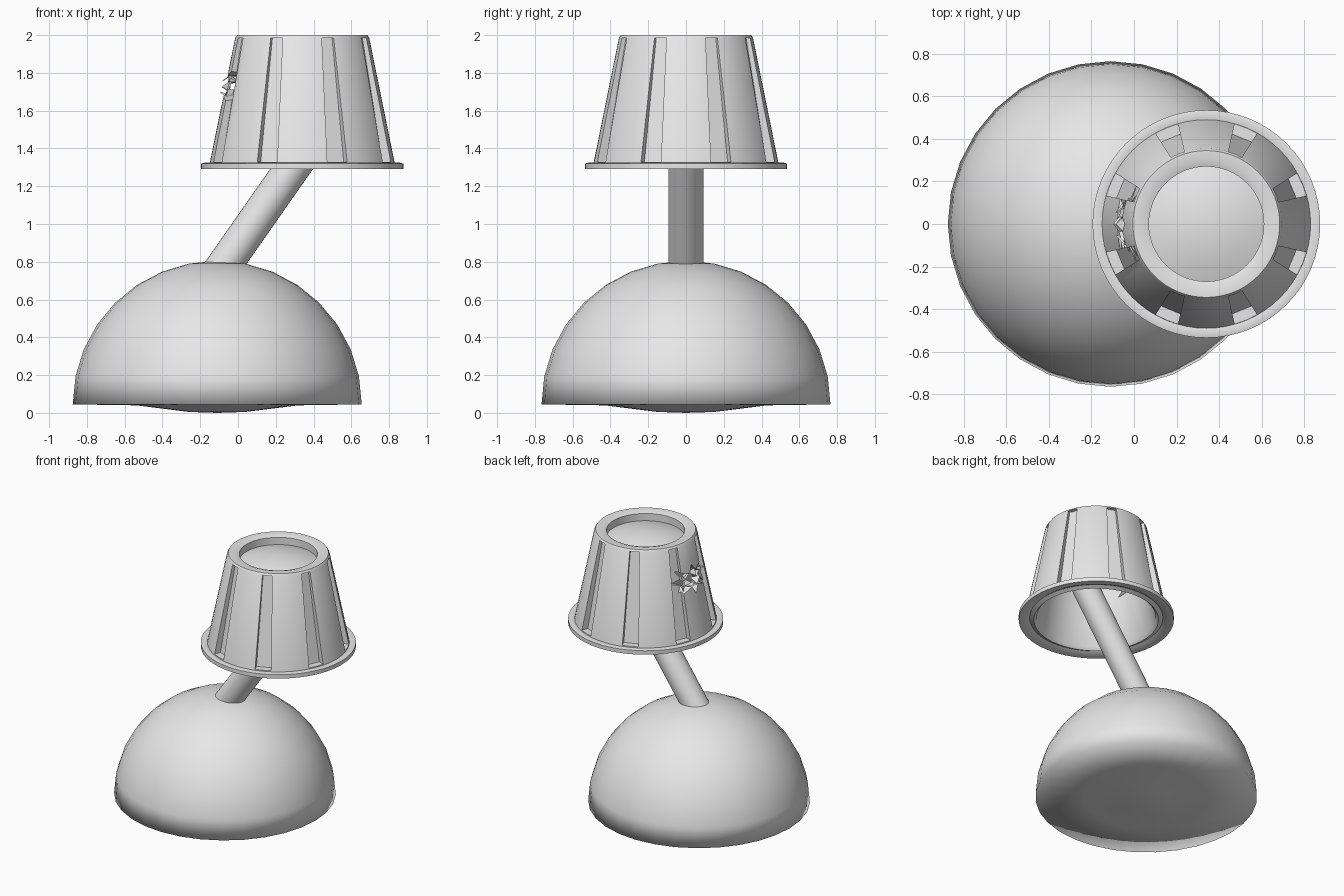
import bpy
import bmesh
import math
import random
from mathutils import Matrix, Vector

if "Cube" in bpy.data.objects:
    bpy.data.objects.remove(bpy.data.objects["Cube"], do_unlink=True)

random.seed(4)
BASE_X = -0.11     # centre of the base
SHADE_X = 0.34     # centre of the shade

grey = bpy.data.materials.new("plain_grey")
grey.use_nodes = True
COLOUR = (0.8, 0.8, 0.8, 1)
grey.diffuse_color = COLOUR
grey.node_tree.nodes["Principled BSDF"].inputs["Base Color"].default_value = COLOUR


def finish(name, bm, angle=None):
    """Turn a bmesh into a shaded object."""
    bmesh.ops.remove_doubles(bm, verts=bm.verts, dist=1e-5)
    bmesh.ops.recalc_face_normals(bm, faces=bm.faces)
    mesh = bpy.data.meshes.new(name)
    bm.to_mesh(mesh)
    bm.free()
    mesh.materials.append(grey)
    obj = bpy.data.objects.new(name, mesh)
    bpy.context.collection.objects.link(obj)
    if angle is not None:
        smooth(obj, angle)
    return obj


def smooth(obj, angle):
    bpy.ops.object.select_all(action="DESELECT")
    obj.select_set(True)
    bpy.context.view_layer.objects.active = obj
    bpy.ops.object.shade_smooth_by_angle(angle=math.radians(angle))


def lathe(profile, x, steps=32):
    """Spin a closed (radius, height) profile about a vertical axis."""
    bm = bmesh.new()
    verts = [bm.verts.new((r, 0, z)) for r, z in profile]
    edges = [bm.edges.new(pair) for pair in zip(verts, verts[1:])]
    bmesh.ops.spin(bm, geom=verts + edges, cent=(0, 0, 0), axis=(0, 0, 1),
                   angle=math.tau, steps=steps)
    bmesh.ops.translate(bm, verts=bm.verts, vec=(x, 0, 0))
    return bm


def prism(bm, first, second):
    """Closed solid between two matching loops of points."""
    a = [bm.verts.new(p) for p in first]
    b = [bm.verts.new(p) for p in second]
    bm.faces.new(a)
    bm.faces.new(b[::-1])
    for i in range(len(a)):
        j = (i + 1) % len(a)
        bm.faces.new((a[j], a[i], b[i], b[j]))


def cut(obj, cutter):
    mod = obj.modifiers.new("cut", "BOOLEAN")
    mod.object = cutter
    mod.operation = "DIFFERENCE"
    mod.solver = "EXACT"
    bpy.context.view_layer.objects.active = obj
    bpy.ops.object.modifier_apply(modifier=mod.name)
    bpy.data.objects.remove(cutter, do_unlink=True)


# Domed base with a shallow bulge underneath
R = 0.765
dome = [(R * math.sin(a), 0.045 + 0.76 * math.cos(a))
        for a in (i * math.pi / 16 for i in range(9))]
finish("base", lathe(dome + [(0.43, 0.04), (0.15, 0.005), (0, 0)], BASE_X), 180)

# Slanted pole
low, high = Vector((-0.2, 0, 0.6)), Vector((0.5, 0, 1.6))
axis = high - low
bm = bmesh.new()
bmesh.ops.create_cone(bm, cap_ends=True, segments=32, radius1=0.093, radius2=0.093,
                      depth=axis.length,
                      matrix=Matrix.Translation((low + high) / 2)
                      @ axis.to_track_quat("Z", "Y").to_matrix().to_4x4())
finish("pole", bm, 40)

# Hollow shade: ridged lip, tapered wall, rounded crown with a shallow cap
cap = [(0.27 * t, 1.985 - 0.05 * t * t) for t in (1, 0.75, 0.5, 0.25, 0)]
wall = [(0, 1.88), (0.30, 1.88), (0.41, 1.31), (0.43, 1.29), (0.46, 1.305),
        (0.49, 1.29), (0.535, 1.29), (0.535, 1.32), (0.515, 1.325), (0.49, 1.32),
        (0.355, 1.985), (0.345, 2), (0.30, 2), (0.27, 1.99)]
shade = finish("shade", lathe(wall + cap, SHADE_X, 64))

# Eight tapered flutes
bm = bmesh.new()
for k in range(8):
    turn = Matrix.Translation((SHADE_X, 0, 0)) @ Matrix.Rotation(
        math.radians(22.5 + 45 * k), 4, "Z")
    loops = []
    for inner, half, z in ((0.437, 0.057, 1.327), (0.33, 0.034, 1.985)):
        loops.append([turn @ Vector(p) for p in ((inner, -half, z), (0.6, -half, z),
                                                 (0.6, half, z), (inner, half, z))])
    prism(bm, *loops)
cut(shade, finish("flute_cutter", bm))

# Jagged hole torn in one side
star = []
for i in range(16):
    a = math.tau * i / 16
    size = random.uniform(0.85, 1.1) * (1 if i % 2 == 0 else 0.5)
    star.append((0.2 * size * math.cos(a), 1.73 + 0.12 * size * math.sin(a)))
bm = bmesh.new()
prism(bm, [(-0.5, y, z) for y, z in star], [(0.2, y, z) for y, z in star])
cut(shade, finish("hole_cutter", bm))
smooth(shade, 35)


# Torn flaps bent around the hole
def on_wall(y, z):
    r = 0.485 - 0.203 * (z - 1.32)
    return Vector((SHADE_X - math.sqrt(r * r - y * y), y, z))


bm = bmesh.new()
for i in range(1, 16, 2):
    (y0, z0), (y1, z1) = star[i], star[(i + 2) % 16]
    base = [on_wall(y0, z0), on_wall(y1, z1)]
    tip = (base[0] + base[1]) / 2 * 0.6 + on_wall(0, 1.72) * 0.4
    tip.x += 0.05 if i % 4 == 1 else -0.03
    points = base + [tip]
    prism(bm, points, [p + Vector((0.012, 0, 0.004)) for p in points])
finish("torn_flaps", bm)
